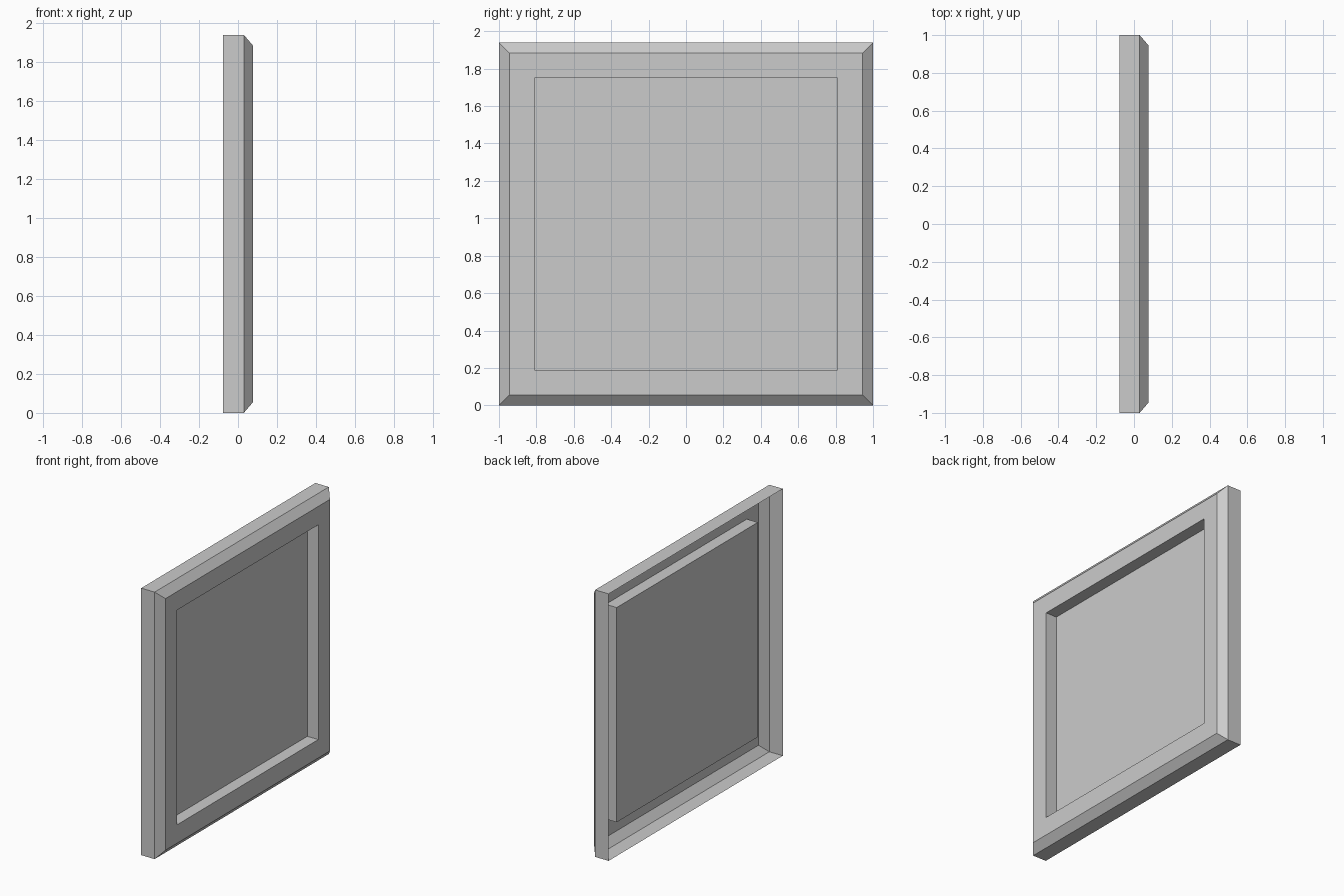
import bpy, bmesh

if "Cube" in bpy.data.objects:
    bpy.data.objects.remove(bpy.data.objects["Cube"])

HALF_W, HEIGHT = 1.0, 1.94

# Rectangular rings from the open back rim to the recess floor: (x, inset)
rings = [
    (-0.078, 0.0),    # back rim
    (0.03, 0.0),      # outer wall
    (0.078, 0.056),   # chamfer
    (0.078, 0.19),    # flat front border
    (-0.01, 0.19),    # recess wall
]


def add_ring(bm, x, inset):
    y, z0, z1 = HALF_W - inset, inset, HEIGHT - inset
    return [bm.verts.new((x, *p)) for p in ((-y, z0), (y, z0), (y, z1), (-y, z1))]


# Framed panel, a thin shell open at the back
bm = bmesh.new()
loops = [add_ring(bm, *r) for r in rings]
for a, b in zip(loops, loops[1:]):
    for i in range(4):
        j = (i + 1) % 4
        bm.faces.new((a[i], a[j], b[j], b[i]))
bm.faces.new(loops[-1])  # recess floor

mesh = bpy.data.meshes.new("recessed_panel")
bm.to_mesh(mesh)
bm.free()
panel = bpy.data.objects.new("recessed_panel", mesh)
bpy.context.collection.objects.link(panel)
